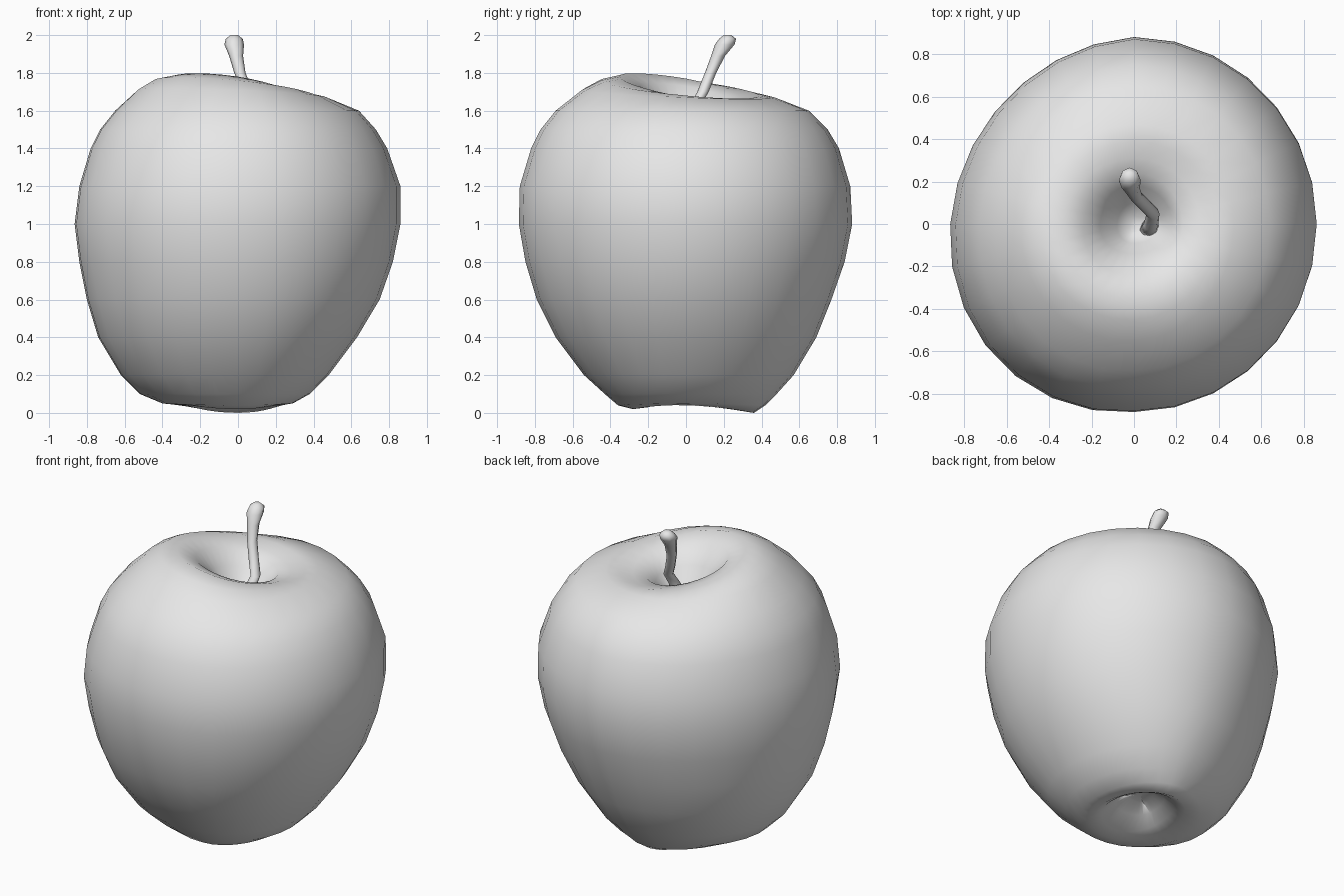
import bpy
import bmesh
from math import cos, sin, pi

cube = bpy.data.objects.get("Cube")
if cube:
    bpy.data.objects.remove(cube, do_unlink=True)

# One plain grey for the whole fruit
grey = bpy.data.materials.new("plain grey")
grey.use_nodes = True
colour = (0.8, 0.8, 0.8, 1)
grey.diffuse_color = colour
grey.node_tree.nodes["Principled BSDF"].inputs["Base Color"].default_value = colour


def loft(name, rings):
    """Skin a stack of equal rings, close both ends and shade smooth."""
    bm = bmesh.new()
    loops = [[bm.verts.new(point) for point in ring] for ring in rings]
    count = len(loops[0])
    for lower, upper in zip(loops, loops[1:]):
        for i in range(count):
            j = (i + 1) % count
            bm.faces.new((lower[i], lower[j], upper[j], upper[i]))
    bm.faces.new(reversed(loops[0]))
    bm.faces.new(loops[-1])
    bmesh.ops.recalc_face_normals(bm, faces=bm.faces)
    for face in bm.faces:
        face.smooth = True
    mesh = bpy.data.meshes.new(name)
    bm.to_mesh(mesh)
    bm.free()
    mesh.materials.append(grey)
    obj = bpy.data.objects.new(name, mesh)
    bpy.context.collection.objects.link(obj)
    return obj


def fruit_ring(height, left, right, front, back, lean_x=0, lean_y=0, saddle=0, sides=28):
    """Lopsided oval given by its reach toward -x, +x, -y and +y."""
    ring = []
    for i in range(sides):
        angle = 2 * pi * i / sides
        c, s = cos(angle), sin(angle)
        reach_x = right if c > 0 else left
        reach_y = back if s > 0 else front
        # The -x half swells toward the front and flattens toward the back
        swell = 1 + 0.07 * c * s if c < 0 else 1
        if c < 0:
            swell = 1 + 0.07 * s * c
        z = height + lean_x * c + lean_y * s + saddle * c * c
        ring.append((reach_x * c * swell, reach_y * s * swell, z))
    return ring


# Hollow under the fruit, from its centre out to the feet
base_hollow = [
    (0.15, 0.02, 0.02, -0.06, 0.10),
    (0.14, 0.08, 0.08, 0.01, 0.16),
    (0.09, 0.14, 0.13, 0.08, 0.23, 0, 0, 0.02),
    (0.03, 0.20, 0.18, 0.20, 0.30, 0, 0, 0.03),
    (0.01, 0.27, 0.22, 0.28, 0.36, 0, -0.01, 0.03),
    (0.04, 0.40, 0.29, 0.36, 0.42, 0, 0, 0.01),
]

# Outer side
side = [
    (0.10, 0.52, 0.38, 0.43, 0.48),
    (0.20, 0.62, 0.48, 0.54, 0.57),
    (0.40, 0.74, 0.63, 0.69, 0.69),
    (0.60, 0.80, 0.75, 0.79, 0.77),
    (0.80, 0.84, 0.82, 0.85, 0.84),
    (1.00, 0.865, 0.86, 0.885, 0.88),
    (1.20, 0.84, 0.86, 0.88, 0.87),
    (1.40, 0.78, 0.79, 0.82, 0.81),
    (1.50, 0.73, 0.73, 0.77, 0.75),
    (1.60, 0.65, 0.64, 0.69, 0.65),
]

# Leaning shoulder and the hollow around the stem
crown = [
    (1.69, 0.53, 0.47, 0.55, 0.47, -0.02, -0.02),
    (1.72, 0.44, 0.40, 0.45, 0.39, -0.04, -0.04),
    (1.72, 0.34, 0.31, 0.35, 0.31, -0.05, -0.06),
    (1.69, 0.24, 0.23, 0.24, 0.24, -0.04, -0.04),
    (1.61, 0.16, 0.18, 0.14, 0.18, -0.02, -0.02),
    (1.52, 0.08, 0.13, 0.09, 0.10),
    (1.47, 0.02, 0.06, 0.04, 0.04),
]

loft("fruit_body", [fruit_ring(*row) for row in base_hollow + side + crown])

# Crooked stem, flaring at the tip: x, y, z, radius
stem_path = [
    (0.07, -0.03, 1.46, 0.045),
    (0.08, 0.00, 1.55, 0.035),
    (0.09, 0.05, 1.63, 0.03),
    (0.05, 0.09, 1.70, 0.03),
    (0.01, 0.13, 1.80, 0.03),
    (-0.01, 0.17, 1.89, 0.037),
    (-0.02, 0.205, 1.95, 0.052),
    (-0.02, 0.22, 1.98, 0.045),
    (-0.02, 0.22, 2.00, 0.02),
]


def stem_ring(x, y, z, radius, sides=8):
    turns = [2 * pi * i / sides for i in range(sides)]
    return [(x + radius * cos(t), y + radius * sin(t), z) for t in turns]


loft("stem", [stem_ring(*row) for row in stem_path])
